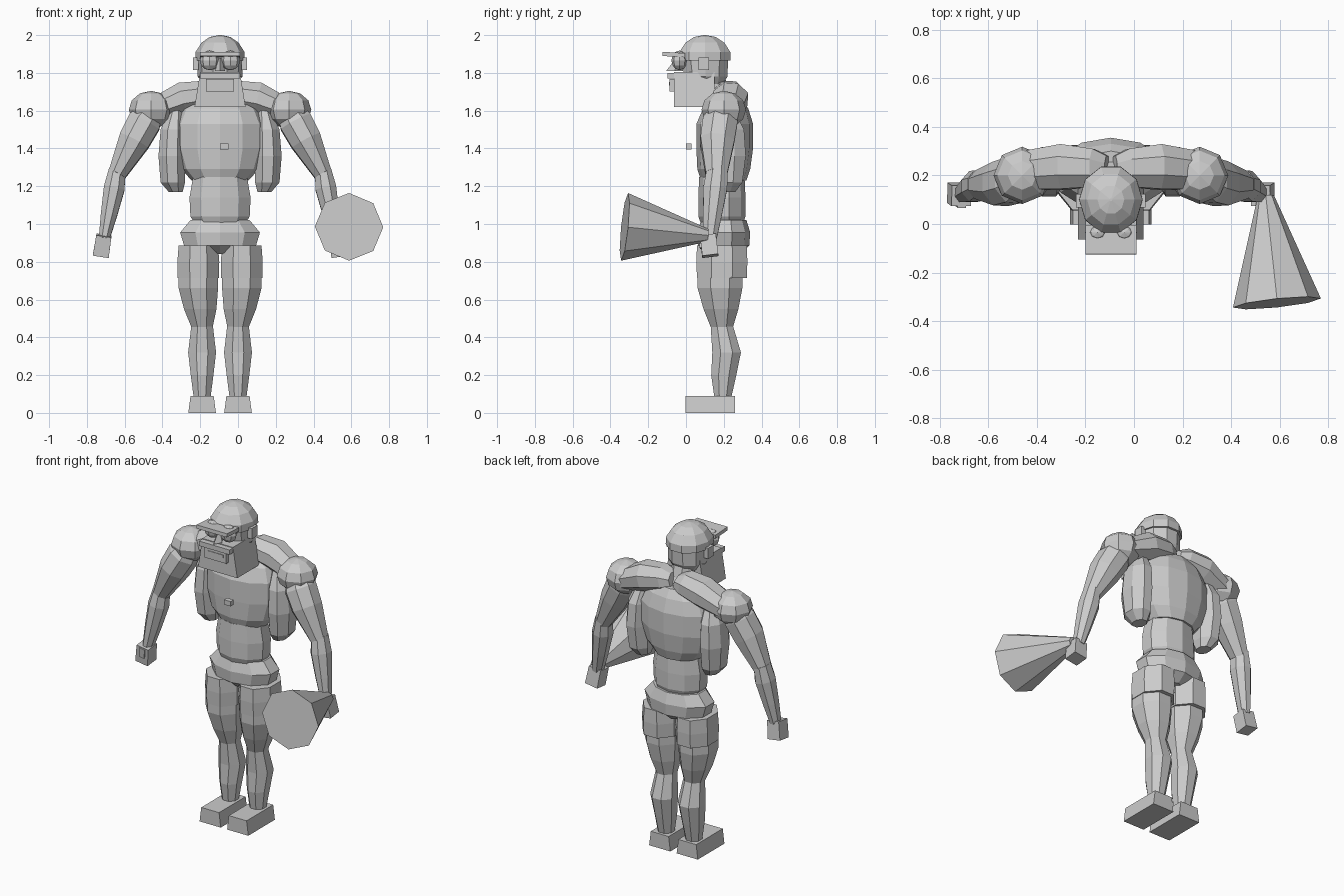
import bpy, bmesh, math
from mathutils import Vector, Matrix

CX = -0.095  # centre line of the body
grey = bpy.data.materials.new("plain_grey")
grey.diffuse_color = (0.6, 0.6, 0.6, 1)


def finish(name, bm, side=1, cx=CX):
    """Mirror if needed, move to the centre line and link."""
    for v in bm.verts:
        v.co.x = v.co.x * side + cx
    bmesh.ops.recalc_face_normals(bm, faces=bm.faces)
    me = bpy.data.meshes.new(name)
    bm.to_mesh(me)
    bm.free()
    me.materials.append(grey)
    ob = bpy.data.objects.new(name, me)
    bpy.context.collection.objects.link(ob)


def loft(name, rings, sides=8, side=1, turn=0.5, upright=False, cx=CX):
    """Skin rings (x, y, z, rx, ry) set square to the overall axis."""
    bm = bmesh.new()
    d = Vector((0, 0, 1))
    if not upright:
        d = (Vector(rings[-1][:3]) - Vector(rings[0][:3])).normalized()
    v = d.cross(Vector((1, 0, 0))).normalized()
    u = v.cross(d)
    loops = []
    for x, y, z, rx, ry in rings:
        angles = [2 * math.pi * (i + turn) / sides for i in range(sides)]
        loops.append([bm.verts.new(Vector((x, y, z)) + u * rx * math.cos(a) + v * ry * math.sin(a))
                      for a in angles])
    for a, b in zip(loops, loops[1:]):
        for i in range(sides):
            j = (i + 1) % sides
            bm.faces.new((a[i], a[j], b[j], b[i]))
    bm.faces.new(loops[0])
    bm.faces.new(loops[-1])
    finish(name, bm, side, cx)


def box(name, centre, size, side=1, top=1.0, tilt=(0, 0)):
    """Box with a top narrowed in x, tilted about x and then y."""
    bm = bmesh.new()
    bmesh.ops.create_cube(bm, size=1)
    m = Matrix.Rotation(tilt[1], 3, 'Y') @ Matrix.Rotation(tilt[0], 3, 'X')
    for v in bm.verts:
        k = top if v.co.z > 0 else 1
        v.co = Vector(centre) + m @ Vector((v.co.x * size[0] * k, v.co.y * size[1], v.co.z * size[2]))
    finish(name, bm, side)


def ball(name, centre, radii, side=1, seg=8, rings=6):
    bm = bmesh.new()
    bmesh.ops.create_uvsphere(bm, u_segments=seg, v_segments=rings, radius=1)
    for v in bm.verts:
        v.co = Vector([c + r * a for c, r, a in zip(centre, radii, v.co)])
    finish(name, bm, side)


# Torso
loft("pelvis", [(0, .2, .84, .04, .08), (0, .2, .885, .2, .135), (0, .2, .955, .222, .14),
                (0, .2, 1.02, .165, .12)], 10, upright=True)
loft("abdomen", [(0, .19, 1.0, .14, .11), (0, .19, 1.04, .165, .125),
                 (0, .19, 1.14, .17, .125), (0, .19, 1.25, .15, .12)], 10, upright=True)
loft("chest", [(0, .2, 1.23, .15, .12), (0, .2, 1.29, .205, .14), (0, .205, 1.4, .24, .15),
               (0, .205, 1.53, .24, .15), (0, .21, 1.61, .205, .12), (0, .22, 1.66, .12, .08)],
     12, turn=0, upright=True)
box("chest_button", (.022, .015, 1.41), (.045, .03, .03))

# Neck and head
loft("neck", [(0, .21, 1.6, .09, .09), (0, .16, 1.7, .075, .075), (0, .13, 1.8, .075, .075)],
     upright=True)
loft("skull", [(0, .12, 1.74, .09, .08), (0, .105, 1.78, .118, .12), (0, .1, 1.88, .122, .13)],
     10, turn=0, upright=True)
loft("cap", [(0, .1, 1.865, .131, .143), (0, .1, 1.91, .13, .142), (0, .1, 1.96, .098, .108),
             (0, .1, 1.99, .055, .06), (0, .1, 2.0, .006, .006)], 10, turn=0, upright=True)
box("cap_brim", (0, -.065, 1.897), (.21, .12, .022), tilt=(-.06, 0))
box("jaw", (0, .043, 1.712), (.27, .215, .184), top=.78)
box("upper_lip", (0, -.075, 1.785), (.21, .045, .03))
box("mouth", (0, -.07, 1.735), (.15, .035, .065))
box("mouth_slot", (0, -.088, 1.742), (.11, .006, .02))
loft("nose", [(0, -.06, 1.81, .026, .045), (0, -.04, 1.88, .008, .012)], 4, turn=0, upright=True)

for s, label in ((1, "left"), (-1, "right")):
    # Face details
    ball(label + "_eye", (.055, -.035, 1.866), (.052, .042, .052), s)
    box(label + "_ear", (.128, .095, 1.848), (.03, .055, .066), s)

    # Shoulders and back
    loft(label + "_trapezius", [(.015, .225, 1.685, .05, .06), (.07, .23, 1.685, .08, .085),
                                (.2, .235, 1.665, .09, .1), (.36, .22, 1.6, .065, .085)], 8, s)
    ball(label + "_shoulder", (.365, .2, 1.605), (.118, .118, .1), s)
    loft(label + "_back_muscle", [(.235, .215, 1.17, .04, .05), (.25, .215, 1.22, .07, .09),
                                  (.255, .215, 1.36, .077, .11), (.25, .215, 1.5, .07, .1),
                                  (.235, .21, 1.6, .04, .05)], 8, s, upright=True)
    # Arms
    loft(label + "_upper_arm", [(.365, .2, 1.6, .07, .08), (.40, .18, 1.54, .095, .1),
                                (.455, .165, 1.44, .09, .098), (.545, .16, 1.265, .052, .062)], 8, s)
    loft(label + "_forearm", [(.545, .165, 1.285, .047, .06), (.56, .155, 1.19, .06, .068),
                              (.588, .14, 1.05, .047, .054), (.612, .127, .93, .032, .04)], 8, s)
    box(label + "_hand", (.623, .122, .885), (.085, .085, .11), s, top=.95, tilt=(.12, -.15))
    box(label + "_thumb", (.618, .08, .9), (.035, .02, .06), s, tilt=(.12, -.15))

    # Legs
    loft(label + "_shorts", [(.115, .19, .715, .118, .143), (.115, .19, .8, .12, .146),
                             (.115, .19, .885, .113, .143)], 8, s, upright=True)
    loft(label + "_thigh", [(.095, .19, .45, .06, .062), (.105, .185, .55, .093, .1),
                            (.115, .18, .66, .113, .128), (.115, .18, .73, .113, .128)],
         8, s, upright=True)
    loft(label + "_calf", [(.095, .195, .08, .048, .048), (.095, .2, .2, .065, .072),
                           (.095, .215, .32, .08, .082), (.095, .19, .46, .062, .064)],
         8, s, upright=True)
    box(label + "_foot", (.095, .128, .045), (.146, .262, .09), s, top=.84)

# Megaphone held in the left hand
loft("megaphone", [(.542, .115, .94, .034, .034), (.588, -.325, .985, .182, .18)], 8, turn=0, cx=0)
